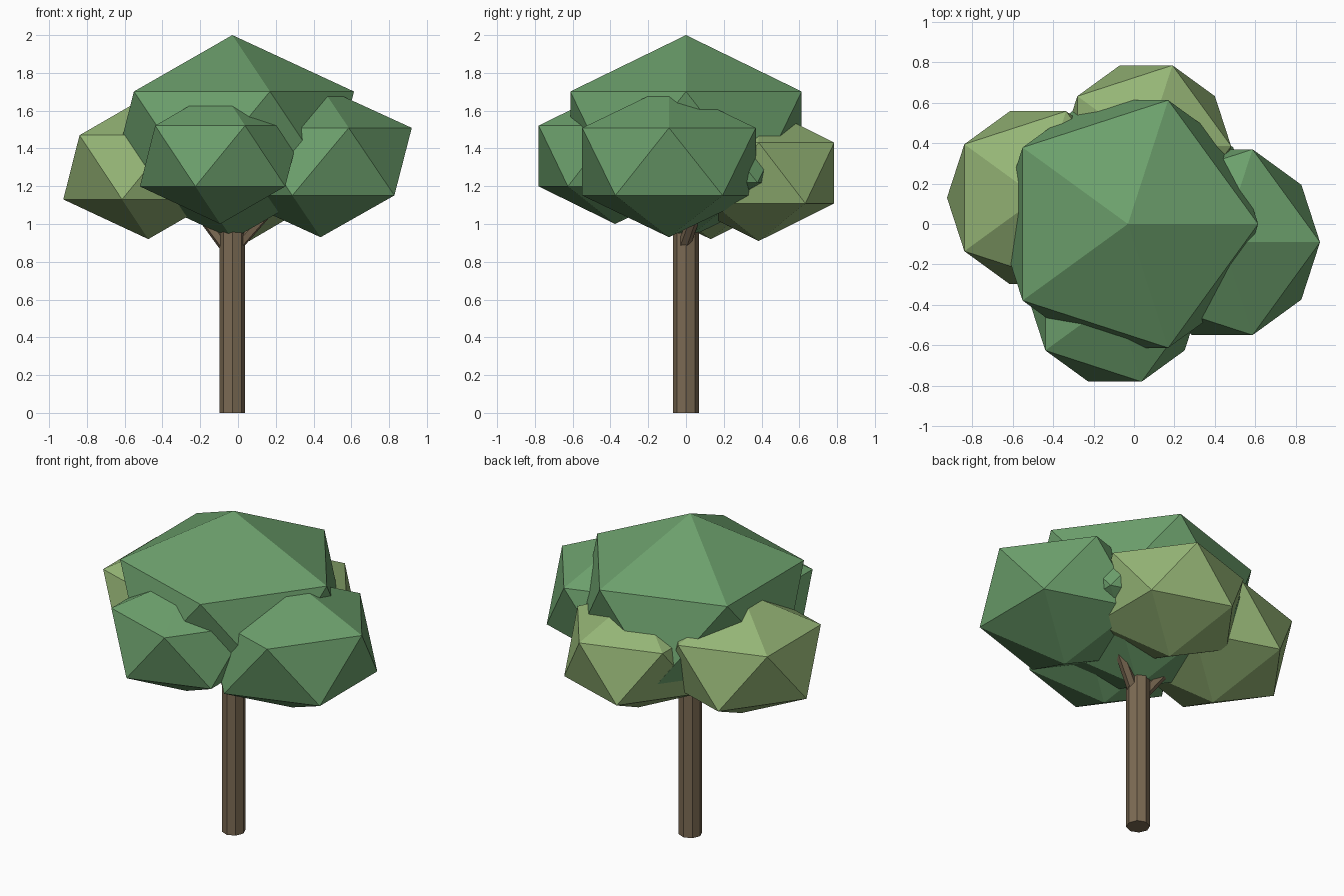
import bpy
from mathutils import Vector

if "Cube" in bpy.data.objects:
    bpy.data.objects.remove(bpy.data.objects["Cube"])


def material(name, rgb):
    m = bpy.data.materials.new(name)
    m.diffuse_color = (*rgb, 1)
    m.use_nodes = True
    m.node_tree.nodes["Principled BSDF"].inputs["Base Color"].default_value = m.diffuse_color
    return m


GREEN = material("dark_leaves", (0.15, 0.35, 0.15))
LIGHT = material("light_leaves", (0.30, 0.46, 0.18))
BARK = material("bark", (0.20, 0.145, 0.087))


def leaf_clump(name, center, radius, height, mat):
    bpy.ops.mesh.primitive_ico_sphere_add(subdivisions=1, radius=1, location=center)
    ob = bpy.context.object
    ob.name = name
    ob.scale = (radius, radius, height)
    ob.data.materials.append(mat)


def limb(name, start, end, r1, r2, sides):
    a, b = Vector(start), Vector(end)
    d = b - a
    bpy.ops.mesh.primitive_cone_add(vertices=sides, radius1=r1, radius2=r2,
                                    depth=d.length, location=(a + b) / 2,
                                    rotation=d.to_track_quat('Z', 'Y').to_euler())
    ob = bpy.context.object
    ob.name = name
    ob.data.materials.append(BARK)


# Trunk and branches reaching into the crown
limb("trunk", (-0.03, 0, 0), (-0.03, 0, 1.1), 0.068, 0.068, 8)
limb("left_branch", (-0.03, 0, 0.835), (-0.28, 0.06, 1.17), 0.035, 0.03, 6)
limb("right_branch", (-0.03, -0.02, 0.86), (0.22, 0.08, 1.14), 0.034, 0.03, 6)

# Crown: faceted leaf clumps
leaf_clump("top_leaves", (-0.03, 0, 1.46), 0.72, 0.54, GREEN)
leaf_clump("right_leaves", (0.437, -0.09, 1.33), 0.54, 0.40, GREEN)
leaf_clump("front_leaves", (-0.094, -0.375, 1.36), 0.476, 0.36, GREEN)
leaf_clump("left_leaves", (-0.475, 0.13, 1.30), 0.503, 0.38, LIGHT)
leaf_clump("back_leaves", (0.06, 0.385, 1.27), 0.47, 0.36, LIGHT)
